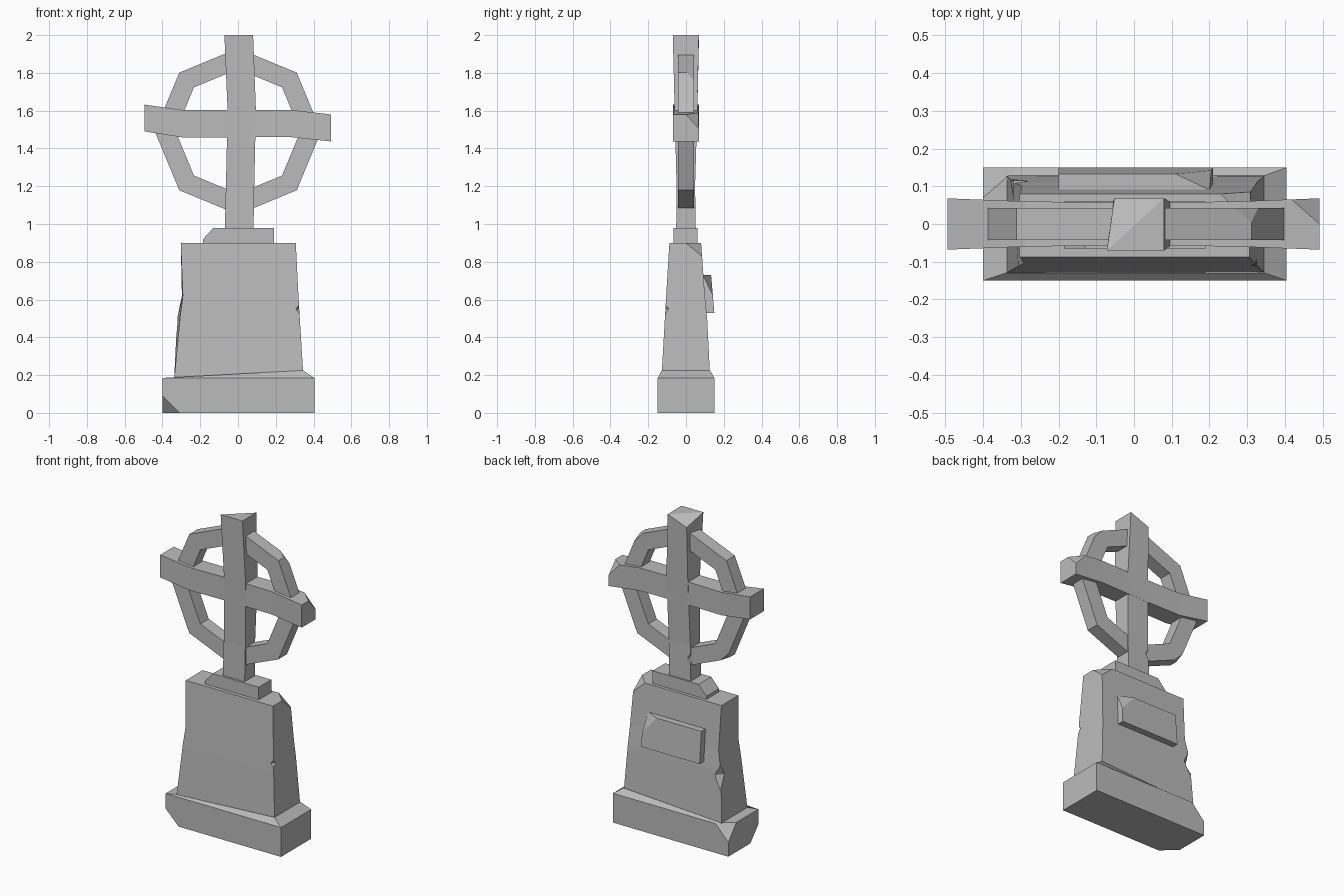
import bpy, bmesh, math
from mathutils import Vector

if "Cube" in bpy.data.objects:
    bpy.data.objects.remove(bpy.data.objects["Cube"], do_unlink=True)

STONE = (0.5, 0.5, 0.5, 1)
stone = bpy.data.materials.new("grey stone")
stone.use_nodes = True
stone.diffuse_color = STONE
shader = stone.node_tree.nodes["Principled BSDF"]
shader.inputs["Base Color"].default_value = STONE
shader.inputs["Roughness"].default_value = 0.9


def finish(name, bm):
    bmesh.ops.recalc_face_normals(bm, faces=bm.faces)
    mesh = bpy.data.meshes.new(name)
    bm.to_mesh(mesh)
    bm.free()
    mesh.materials.append(stone)
    obj = bpy.data.objects.new(name, mesh)
    bpy.context.collection.objects.link(obj)
    return obj


def loft(rings, closed=False):
    """Skin matching rings of points; cap the ends unless closed."""
    bm = bmesh.new()
    loops = [[bm.verts.new(p) for p in ring] for ring in rings]
    n = len(loops[0])
    pairs = list(zip(loops, loops[1:] + loops[:1]))
    for a, b in pairs if closed else pairs[:-1]:
        for i in range(n):
            j = (i + 1) % n
            bm.faces.new((a[i], a[j], b[j], b[i]))
    if not closed:
        bm.faces.new(loops[0])
        bm.faces.new(loops[-1])
    return bm, loops


def rect(z, x0, x1, y0, y1):
    # order: front right, front left, back left, back right
    return [(x0, y0, z), (x1, y0, z), (x1, y1, z), (x0, y1, z)]


def chip(bm, p, q, r):
    """Break off the corner beyond the plane through three points."""
    p, q, r = Vector(p), Vector(q), Vector(r)
    normal = (q - p).cross(r - p).normalized()
    middle = sum((v.co for v in bm.verts), Vector()) / len(bm.verts)
    if normal.dot(middle - p) > 0:
        normal.negate()
    geom = bm.verts[:] + bm.edges[:] + bm.faces[:]
    bmesh.ops.bisect_plane(bm, geom=geom, plane_co=p, plane_no=normal, clear_outer=True)
    bmesh.ops.holes_fill(bm, edges=[e for e in bm.edges if e.is_boundary])


def notch(obj, center, size, stretch):
    """Cut a small diamond-shaped nick."""
    bm = bmesh.new()
    bmesh.ops.create_cone(bm, segments=4, radius1=size, radius2=0, depth=stretch, cap_ends=True)
    bmesh.ops.translate(bm, verts=bm.verts, vec=(0, 0, stretch / 2))
    half = bmesh.ops.duplicate(bm, geom=bm.verts[:] + bm.edges[:] + bm.faces[:])
    for v in [g for g in half["geom"] if isinstance(g, bmesh.types.BMVert)]:
        v.co.z *= -1
    bmesh.ops.remove_doubles(bm, verts=bm.verts, dist=0.0001)
    flat = [f for f in bm.faces if len(f.verts) == 4]
    bmesh.ops.delete(bm, geom=flat, context="FACES_ONLY")
    bmesh.ops.translate(bm, verts=bm.verts, vec=center)
    cutter = finish("notch_cutter", bm)
    cutter.hide_render = True
    mod = obj.modifiers.new("nick", "BOOLEAN")
    mod.operation = "DIFFERENCE"
    mod.solver = "EXACT"
    mod.object = cutter
    bpy.context.view_layer.objects.active = obj
    bpy.ops.object.modifier_apply(modifier=mod.name)
    bpy.data.objects.remove(cutter, do_unlink=True)


# Plinth with a top that rises towards one side, and two broken corners
bm, loops = loft([rect(0, -0.4, 0.405, -0.15, 0.15),
                  rect(0.185, -0.4, 0.405, -0.15, 0.15),
                  rect(0.187, -0.34, 0.345, -0.13, 0.128)])
for v in loops[2][1:3]:
    v.co.z = 0.225
chip(bm, (-0.4, -0.15, 0.09), (-0.31, -0.15, 0), (-0.4, -0.07, 0))
chip(bm, (-0.4, 0.07, 0.185), (-0.31, 0.15, 0.185), (-0.4, 0.15, 0.09))
finish("plinth", bm)

# Tapered pedestal with one worn side
bm, loops = loft([rect(0.18, -0.338, 0.347, -0.13, 0.128),
                  rect(0.5, -0.307, 0.327, -0.112, 0.112),
                  rect(0.62, -0.292, 0.32, -0.105, 0.1),
                  rect(0.9, -0.303, 0.306, -0.088, 0.08)])
loops[1][3].co.x = -0.322
loops[2][3].co.x = -0.297
chip(bm, (0.306, 0, 0.9), (0.308, 0.085, 0.83), (0.23, 0.08, 0.9))
pedestal = finish("pedestal", bm)
notch(pedestal, (0.335, -0.115, 0.55), 0.035, 0.045)
notch(pedestal, (-0.32, 0.115, 0.47), 0.04, 0.09)

# Plaque leaning on the back of the pedestal
bm, loops = loft([rect(0.53, -0.2, 0.21, 0.09, 0.15),
                  rect(0.73, -0.2, 0.2, 0.08, 0.133)])
chip(bm, (0.11, 0.133, 0.73), (0.206, 0.143, 0.62), (0.19, 0.095, 0.73))
finish("back_plaque", bm)

# Footing of the cross
bm, loops = loft([rect(0.89, -0.185, 0.19, -0.065, 0.06),
                  rect(0.98, -0.185, 0.19, -0.065, 0.06)])
chip(bm, (-0.185, -0.06, 0.92), (-0.185, 0.06, 0.92), (-0.13, 0, 0.98))
finish("cross_footing", bm)

# Upright of the cross
bm, loops = loft([rect(0.96, -0.07, 0.082, -0.052, 0.052),
                  rect(1.2, -0.064, 0.086, -0.05, 0.048),
                  rect(1.6, -0.055, 0.095, -0.06, 0.06),
                  rect(2.0, -0.072, 0.08, -0.07, 0.068)])
loops[3][3].co = (-0.052, 0.068, 1.95)
top = [f for f in bm.faces if all(v in f.verts for v in loops[3])]
bmesh.ops.connect_verts(bm, verts=[loops[3][0], loops[3][2]])
upright = finish("cross_upright", bm)
notch(upright, (-0.068, 0.052, 1.12), 0.025, 0.04)

# Warped crossbar
stations = [(-0.495, 1.49, 1.632, 0.068), (-0.29, 1.458, 1.603, 0.06),
            (0, 1.459, 1.604, 0.056), (0.28, 1.46, 1.604, 0.06),
            (0.492, 1.437, 1.58, 0.068)]
bm, loops = loft([[(x, -y, z0), (x, y, z0), (x, y, z1), (x, -y, z1)]
                  for x, z0, z1, y in stations])
chip(bm, (0.492, 0, 1.58), (0.42, 0.066, 1.585), (0.492, 0.068, 1.505))
finish("crossbar", bm)

# Eight-sided ring with two broken corners
rings = []
for i in range(8):
    a = i * math.pi / 4
    rings.append([(r * math.cos(a), y, 1.49 + r * math.sin(a))
                  for r, y in ((0.33, -0.042), (0.44, -0.042), (0.44, 0.042), (0.33, 0.042))])
bm, loops = loft(rings, closed=True)
for s in (1, -1):
    chip(bm, (s * 0.27, 0.042, 1.49 + s * 0.327), (s * 0.327, 0.042, 1.49 + s * 0.27),
         (s * 0.311, 0.005, 1.49 + s * 0.311))
finish("ring", bm)
